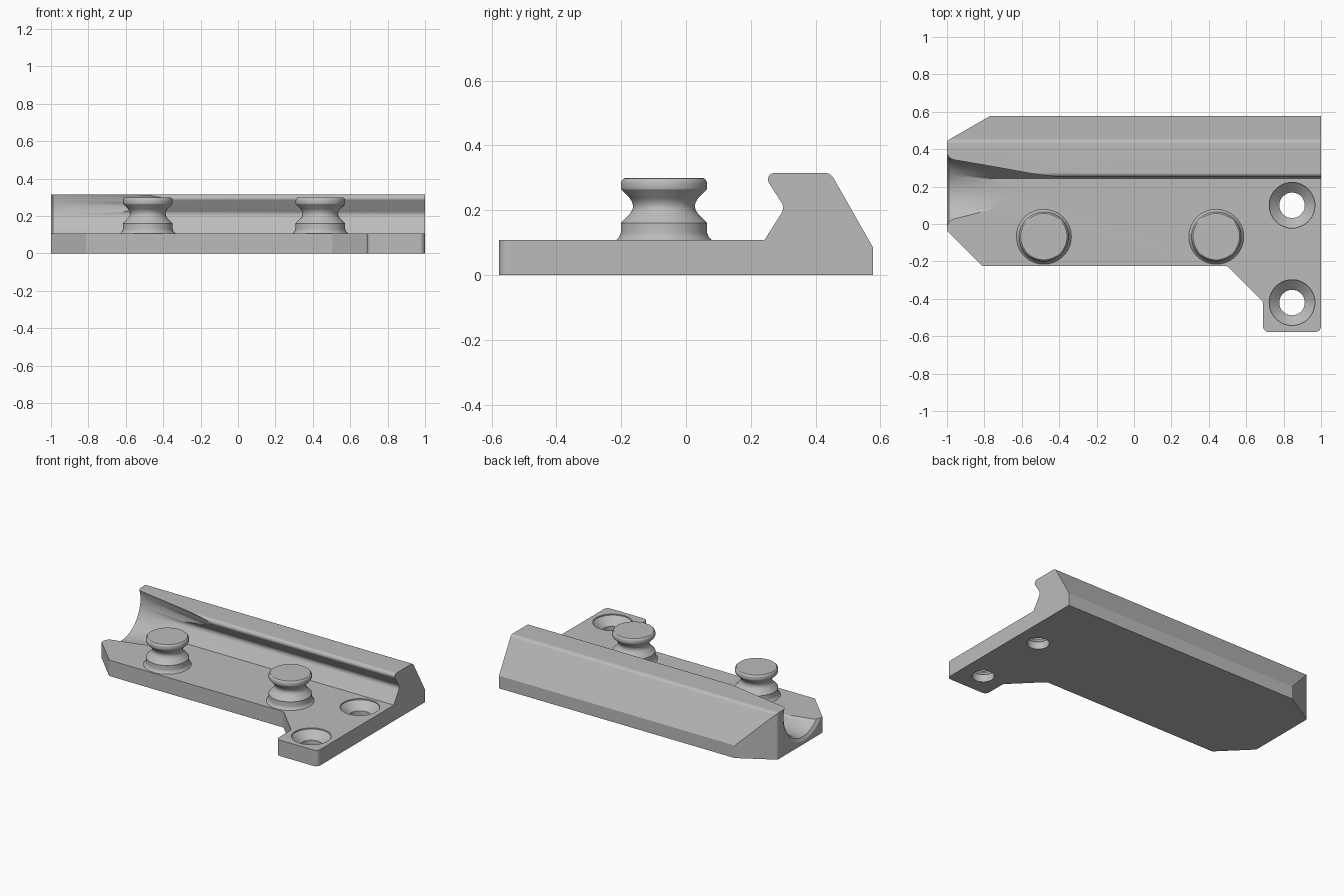
import bpy, bmesh, math
from mathutils import Vector, Matrix

if "Cube" in bpy.data.objects:
    bpy.data.objects.remove(bpy.data.objects["Cube"])

grey = bpy.data.materials.new("plain grey")
grey.diffuse_color = (0.5, 0.5, 0.5, 1)
grey.use_nodes = True
grey.node_tree.nodes["Principled BSDF"].inputs["Base Color"].default_value = grey.diffuse_color


def make(name, bm):
    bmesh.ops.remove_doubles(bm, verts=bm.verts, dist=1e-5)
    bmesh.ops.recalc_face_normals(bm, faces=bm.faces)
    me = bpy.data.meshes.new(name)
    bm.to_mesh(me)
    bm.free()
    me.materials.append(grey)
    ob = bpy.data.objects.new(name, me)
    bpy.context.collection.objects.link(ob)
    return ob


def rounded(points, steps=5):
    """Fillet each (x, y, radius) corner of a closed outline."""
    out, n = [], len(points)
    for i, (x, y, r) in enumerate(points):
        p = Vector((x, y))
        if not r:
            out.append(p)
            continue
        a = (Vector(points[i - 1][:2]) - p).normalized()
        b = (Vector(points[(i + 1) % n][:2]) - p).normalized()
        half = a.angle(b) / 2
        c = p + (a + b).normalized() * r / math.sin(half)
        t = r / math.tan(half)
        u, v = p + a * t - c, p + b * t - c
        for k in range(steps + 1):
            w = u.lerp(v, k / steps) if k in (0, steps) else None
            if w is None:
                f = k / steps
                ang = u.angle(v)
                w = (u * math.sin((1 - f) * ang) + v * math.sin(f * ang)) / math.sin(ang)
            out.append(c + w)
    return out


def prism(name, outline, place, lo, hi):
    bm = bmesh.new()
    face = bm.faces.new([bm.verts.new(place(p, lo)) for p in outline])
    ext = bmesh.ops.extrude_face_region(bm, geom=[face])
    shift = place(Vector((0, 0)), hi) - place(Vector((0, 0)), lo)
    bmesh.ops.translate(bm, vec=shift,
                        verts=[g for g in ext["geom"] if isinstance(g, bmesh.types.BMVert)])
    return make(name, bm)


def lathe(name, profile, loc, along_x=False, steps=64):
    """Turn an (r, height) profile about z, or about x."""
    bm = bmesh.new()
    rings = []
    for r, h in profile:
        rings.append([bm.verts.new((r * math.cos(2 * math.pi * i / steps),
                                    r * math.sin(2 * math.pi * i / steps), h))
                      for i in range(steps)])
    for lower, upper in zip(rings, rings[1:]):
        for i in range(steps):
            j = (i + 1) % steps
            bm.faces.new((lower[i], lower[j], upper[j], upper[i]))
    bm.faces.new(rings[0])
    bm.faces.new(rings[-1])
    m = Matrix.Translation(loc)
    if along_x:
        m = m @ Matrix.Rotation(math.pi / 2, 4, 'Y')
    bmesh.ops.transform(bm, matrix=m, verts=bm.verts)
    return make(name, bm)


def boolean(ob, cutter, operation):
    mod = ob.modifiers.new("cut", 'BOOLEAN')
    mod.operation, mod.solver, mod.object = operation, 'EXACT', cutter
    bpy.context.view_layer.objects.active = ob
    bpy.ops.object.modifier_apply(modifier=mod.name)
    bpy.data.objects.remove(cutter)


def smooth(ob):
    bpy.ops.object.select_all(action='DESELECT')
    ob.select_set(True)
    bpy.context.view_layer.objects.active = ob
    bpy.ops.object.shade_smooth_by_angle(angle=math.radians(28))
    ob.modifiers.new("even shading", 'WEIGHTED_NORMAL').keep_sharp = True


# Base plate with raised rail: side profile (y, z) swept along x
side = rounded([(-0.7, 0, 0), (0.577, 0, 0), (0.577, 0.085, 0), (0.446, 0.315, 0.03),
                (0.236, 0.315, 0.02), (0.305, 0.2075, 0.03), (0.242, 0.108, 0), (-0.7, 0.108, 0)])
base = prism("base_rail", side, lambda p, d: Vector((d, p.x, p.y)), -1.1, 1.1)

# Plan outline trims the ends, chamfers and mounting foot
plan = rounded([(-1, 0.445, 0.02), (-0.77, 0.577, 0), (-0.77, 0.7, 0), (1, 0.7, 0),
                (1, -0.577, 0.03), (0.69, -0.577, 0.03), (0.69, -0.415, 0.03),
                (0.50, -0.225, 0.03), (-0.81, -0.225, 0.02), (-1, -0.035, 0.02)])
trim = prism("plan_trim", plan, lambda p, d: Vector((p.x, p.y, d)), -0.1, 0.5)
boolean(base, trim, 'INTERSECT')

# Countersunk screw holes
for y in (0.10, -0.42):
    hole = lathe("screw_hole", [(0.068, -0.1), (0.068, 0.05), (0.122, 0.1), (0.122, 0.2)],
                 (0.845, y, 0))
    boolean(base, hole, 'DIFFERENCE')

# Tapered scoop at the left end
scoop = lathe("scoop", [(0.225, -0.1), (0.225, 0), (0.205, 0.012), (0.195, 0.035), (0.104, 0.6)],
              (-1, 0.16, 0.25), along_x=True, steps=96)
boolean(base, scoop, 'DIFFERENCE')
smooth(base)

# Two waisted locking posts
post = [(0.147, 0.100), (0.147, 0.108), (0.138, 0.118), (0.133, 0.130), (0.133, 0.160),
        (0.127, 0.167), (0.104, 0.190), (0.097, 0.202), (0.095, 0.213), (0.098, 0.225),
        (0.106, 0.238), (0.130, 0.262), (0.133, 0.268), (0.133, 0.284), (0.130, 0.292),
        (0.124, 0.298), (0.116, 0.300)]
for label, x in (("left", -0.482), ("right", 0.44)):
    smooth(lathe(label + "_post", post, (x, -0.068, 0)))
